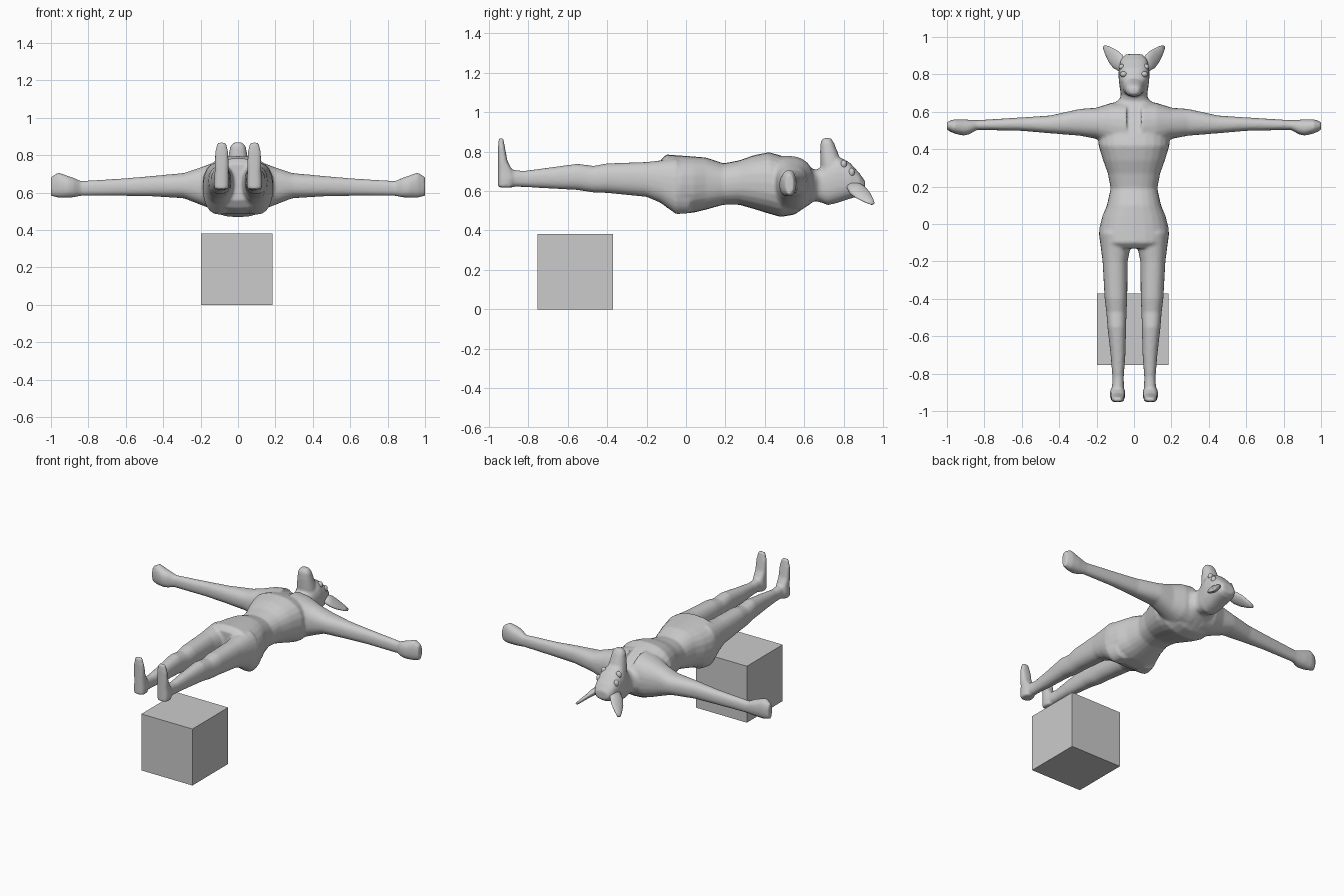
import bpy
import bmesh
import math
from mathutils import Vector

default = bpy.data.objects.get("Cube")
if default:
    bpy.data.objects.remove(default, do_unlink=True)


def make_material(name, color):
    mat = bpy.data.materials.new(name)
    mat.use_nodes = True
    mat.diffuse_color = color
    mat.node_tree.nodes["Principled BSDF"].inputs["Base Color"].default_value = color
    return mat


GREY = make_material("plain grey", (0.6, 0.6, 0.6, 1))
X, Y, Z = 0, 1, 2
SIDES = 24


def add_ring(bm, center, u, v, power):
    """One closed superellipse section spanned by the half axes u and v."""
    ring = []
    for i in range(SIDES):
        a = math.tau * i / SIDES
        c, s = math.cos(a), math.sin(a)
        p = center + u * math.copysign(abs(c) ** (2 / power), c)
        p += v * math.copysign(abs(s) ** (2 / power), s)
        ring.append(bm.verts.new(p))
    return ring


def skin(bm, rings):
    """Bridge successive rings and cap both ends."""
    faces = [bm.faces.new(rings[0][::-1]), bm.faces.new(rings[-1])]
    for a, b in zip(rings, rings[1:]):
        for i in range(SIDES):
            j = (i + 1) % SIDES
            faces.append(bm.faces.new((a[i], a[j], b[j], b[i])))
    bmesh.ops.recalc_face_normals(bm, faces=faces)


def loft(bm, axis, sections, power=2.3, flip=1):
    """Sections are (position, low, high, low, high) over the other two axes."""
    p, q = [k for k in (X, Y, Z) if k != axis]
    rings = []
    for t, p0, p1, q0, q1 in sections:
        center, u, v = Vector(), Vector(), Vector()
        center[axis], center[p], center[q] = t, (p0 + p1) / 2, (q0 + q1) / 2
        u[p], v[q] = (p1 - p0) / 2, (q1 - q0) / 2
        for vec in (center, u, v):
            vec.x *= flip
        rings.append(add_ring(bm, center, u, v, power))
    skin(bm, rings)


def symmetric(sections):
    """Expand (position, half width, low, high) to centred sections."""
    return [(t, -w, w, lo, hi) for t, w, lo, hi in sections]


def finish(bm, name):
    mesh = bpy.data.meshes.new(name)
    bm.to_mesh(mesh)
    bm.free()
    mesh.materials.append(GREY)
    obj = bpy.data.objects.new(name, mesh)
    bpy.context.collection.objects.link(obj)
    return obj


torso = symmetric([
    (-.13, .165, .56, .755), (-.1, .18, .515, .785), (-.03, .187, .485, .78),
    (.04, .17, .49, .775), (.1, .145, .505, .77), (.19, .125, .53, .74),
    (.27, .14, .53, .755), (.34, .165, .51, .78), (.42, .19, .485, .797),
    (.48, .19, .468, .78), (.55, .17, .48, .755), (.61, .135, .52, .73),
    (.66, .09, .555, .705)])

head = symmetric([
    (.58, .1, .51, .735), (.65, .083, .55, .705), (.69, .07, .54, .72),
    (.72, .075, .528, .75), (.77, .082, .54, .775), (.83, .082, .56, .745),
    (.88, .07, .575, .69), (.908, .045, .595, .65)])

muzzle = [(z, -w, w, lo, hi) for z, w, lo, hi in (
    (.66, .068, .69, .81), (.74, .06, .682, .79), (.8, .05, .68, .768),
    (.845, .042, .682, .75), (.868, .025, .695, .735))]

# Arms are stretched out sideways, legs lie along -y with the toes upward
arm = [
    (.04, .38, .655, .49, .78), (.12, .41, .648, .505, .765),
    (.2, .455, .622, .535, .735), (.29, .472, .615, .57, .705),
    (.45, .485, .58, .58, .69), (.6, .498, .57, .583, .677),
    (.84, .503, .555, .583, .662), (.88, .48, .557, .575, .68),
    (.91, .472, .56, .573, .69), (.96, .483, .56, .573, .708),
    (1.0, .503, .547, .582, .685)]

leg = [
    (.02, .015, .165, .487, .73), (-.05, .01, .188, .482, .765),
    (-.13, .02, .177, .54, .755), (-.2, .034, .168, .57, .747),
    (-.4, .036, .157, .59, .74), (-.47, .04, .148, .592, .727),
    (-.55, .042, .142, .605, .738), (-.7, .046, .125, .613, .718),
    (-.82, .055, .115, .62, .702), (-.92, .052, .12, .622, .71)]

foot = [
    (.618, .05, .127, -.953, -.88), (.66, .047, .129, -.953, -.865),
    (.705, .049, .125, -.953, -.88), (.75, .05, .124, -.953, -.905),
    (.82, .052, .122, -.953, -.918), (.868, .065, .11, -.95, -.927)]

# Body: overlapping lofts fused into one smooth skin
bm = bmesh.new()
loft(bm, Y, torso, 2.4)
loft(bm, Y, head, 2.5)
loft(bm, Z, muzzle)
for side in (-1, 1):
    loft(bm, X, arm, flip=side)
    loft(bm, Y, leg, flip=side)
    loft(bm, Z, foot, 2.8, flip=side)
body = finish(bm, "body")
remesh = body.modifiers.new("fuse", "REMESH")
remesh.mode = "VOXEL"
remesh.voxel_size = 0.008
remesh.use_smooth_shade = True
soften = body.modifiers.new("soften", "SMOOTH")
soften.factor = 0.5
soften.iterations = 5

# Ears: flattened, tapering, turned outward and up
for side, label in ((-1, "right"), (1, "left")):
    base = Vector((side * .055, .835, .635))
    along = Vector((side * .105, .113, -.1))
    normal = Vector((side * .67, .07, .74)).normalized()
    wide = along.cross(normal).normalized()
    bm = bmesh.new()
    rings = [add_ring(bm, base + along * t, wide * w, normal * h, 2)
             for t, w, h in ((0, .03, .02), (.3, .046, .02), (.55, .042, .014),
                             (.85, .024, .01), (1, .01, .006))]
    skin(bm, rings)
    finish(bm, label + "_ear")

    # Eye and brow: small ovals on the side of the face
    for part, spot, size in (
            ("_eye", (.055, .8, .735), (.02, .016, .022)),
            ("_brow", (.066, .84, .695), (.016, .016, .022))):
        bm = bmesh.new()
        bmesh.ops.create_uvsphere(bm, u_segments=16, v_segments=10, radius=1)
        bmesh.ops.scale(bm, vec=size, verts=bm.verts)
        bmesh.ops.translate(bm, vec=(side * spot[0], *spot[1:]), verts=bm.verts)
        finish(bm, label + part)

for obj in bpy.context.collection.objects:
    if obj.type == "MESH" and obj.name.endswith(("_ear", "_eye", "_brow")):
        obj.data.shade_smooth()

# Flat-sided block below the legs
bm = bmesh.new()
bmesh.ops.create_cube(bm, size=.383)
bmesh.ops.translate(bm, vec=(-.006, -.562, .1915), verts=bm.verts)
finish(bm, "block")
